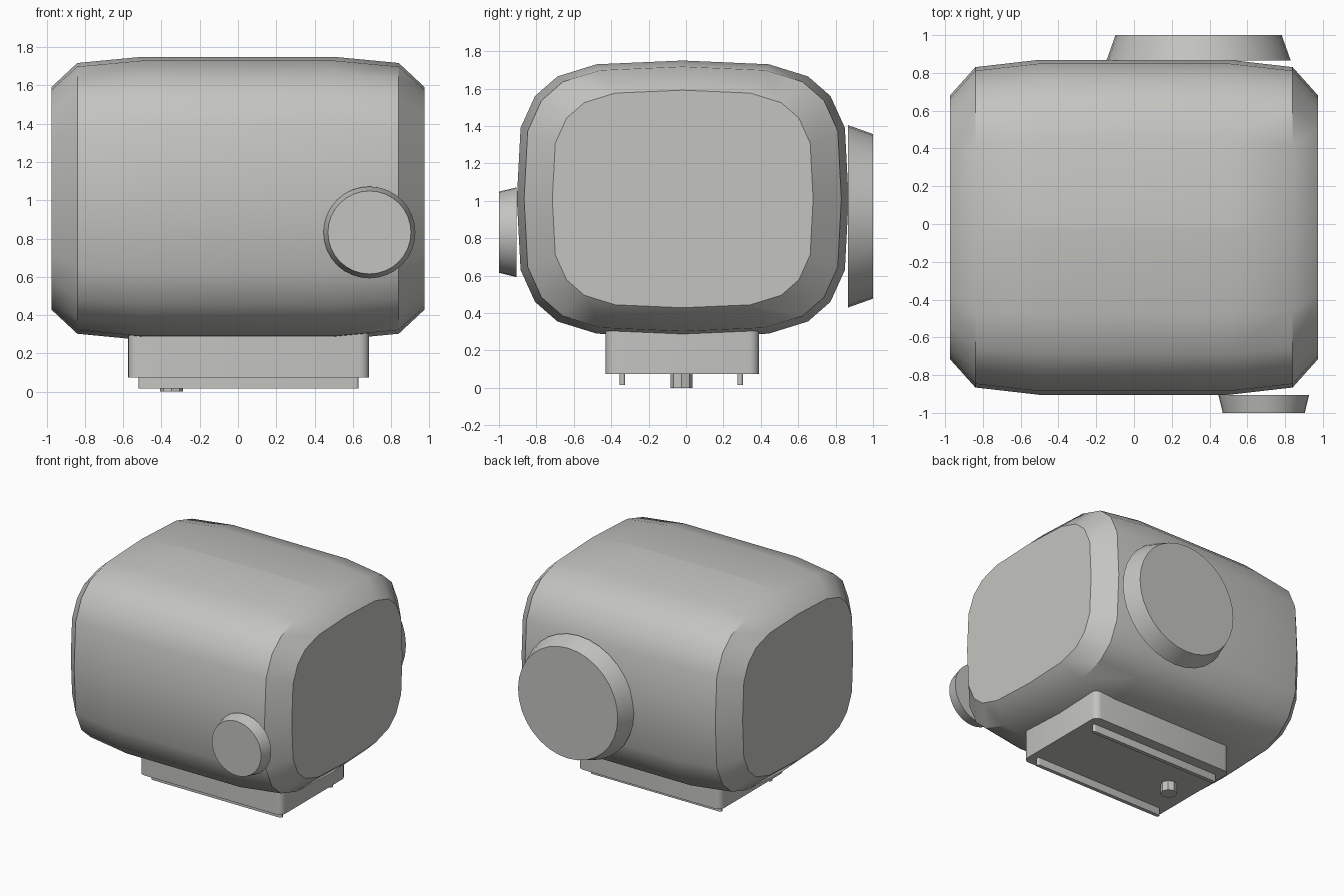
import bpy, bmesh, math

if "Cube" in bpy.data.objects:
    bpy.data.objects.remove(bpy.data.objects["Cube"])

GREY = bpy.data.materials.new("plain_grey")
GREY.diffuse_color = (0.55, 0.55, 0.53, 1)
GREY.use_nodes = True
GREY.node_tree.nodes["Principled BSDF"].inputs["Base Color"].default_value = GREY.diffuse_color


def finish(name, bm, angle=30):
    bmesh.ops.recalc_face_normals(bm, faces=bm.faces)
    mesh = bpy.data.meshes.new(name)
    bm.to_mesh(mesh)
    bm.free()
    mesh.materials.append(GREY)
    obj = bpy.data.objects.new(name, mesh)
    bpy.context.collection.objects.link(obj)
    bpy.ops.object.select_all(action='DESELECT')
    obj.select_set(True)
    bpy.context.view_layer.objects.active = obj
    bpy.ops.object.shade_smooth_by_angle(angle=math.radians(angle))
    return obj


def loft(bm, rings):
    """Join equal rings of points and cap both ends."""
    loops = [[bm.verts.new(p) for p in ring] for ring in rings]
    n = len(loops[0])
    for a, b in zip(loops, loops[1:]):
        for i in range(n):
            bm.faces.new((a[i], a[(i + 1) % n], b[(i + 1) % n], b[i]))
    bm.faces.new(loops[0])
    bm.faces.new(loops[-1])


def rounded_slab(name, x0, x1, y0, y1, z0, z1, r, steps=4):
    """Box with rounded upright corners."""
    corners = [(x1 - r, y1 - r), (x0 + r, y1 - r), (x0 + r, y0 + r), (x1 - r, y0 + r)]
    outline = []
    for k, (cx, cy) in enumerate(corners):
        for s in range(steps + 1):
            a = math.pi / 2 * (k + s / steps)
            outline.append((cx + r * math.cos(a), cy + r * math.sin(a)))
    bm = bmesh.new()
    loft(bm, [[(x, y, z) for x, y in outline] for z in (z0, z1)])
    bmesh.ops.remove_doubles(bm, verts=bm.verts, dist=1e-5)
    return finish(name, bm)


def disc(name, x, z, ends, n):
    """Tapered dial along y; ends are (y, radius) pairs."""
    bm = bmesh.new()
    loft(bm, [[(x + r * math.cos(2 * math.pi * i / n), y, z + r * math.sin(2 * math.pi * i / n))
               for i in range(n)] for y, r in ends])
    return finish(name, bm)


# Body: soft rounded cross-section, scaled along x
quarter = [(0, .74), (.46, .72), (.67, .655), (.79, .55), (.867, .38), (.887, 0)]
right = quarter + [(y, -z) for y, z in quarter[-2::-1]]
section = right + [(-y, z) for y, z in right[-2:0:-1]]
stations = [(-.975, .786), (-.84, .956), (-.5, 1), (.5, 1), (.84, .956), (.975, .786)]
bm = bmesh.new()
loft(bm, [[(x, -.0175 + y * s, 1.01 + z * s) for y, z in section] for x, s in stations])
# Seam line along the middle of the top and bottom
for e in bm.edges:
    if all(abs(v.co.y + .0175) < 1e-4 and abs(v.co.x) < .9 for v in e.verts):
        e.smooth = False
finish("body", bm, 38)

# Front and back dials
disc("front_dial", .687, .832, [(-.905, .24), (-1, .217)], 32)
disc("back_dial", .342, .917, [(.865, .488), (1, .44)], 32)

# Base, foot rails and locating peg
rounded_slab("base", -.575, .685, -.43, .39, .075, .31, .05)
for side, y in (("front", -.34), ("back", .29)):
    rounded_slab(side + "_foot_rail", -.52, .63, y - .015, y + .015, .015, .08, .0149)
bm = bmesh.new()
loft(bm, [[(-.347 + .06 * math.cos(math.pi * i / 4), -.024 + .06 * math.sin(math.pi * i / 4), z)
           for i in range(8)] for z in (0, .08)])
finish("base_peg", bm)
